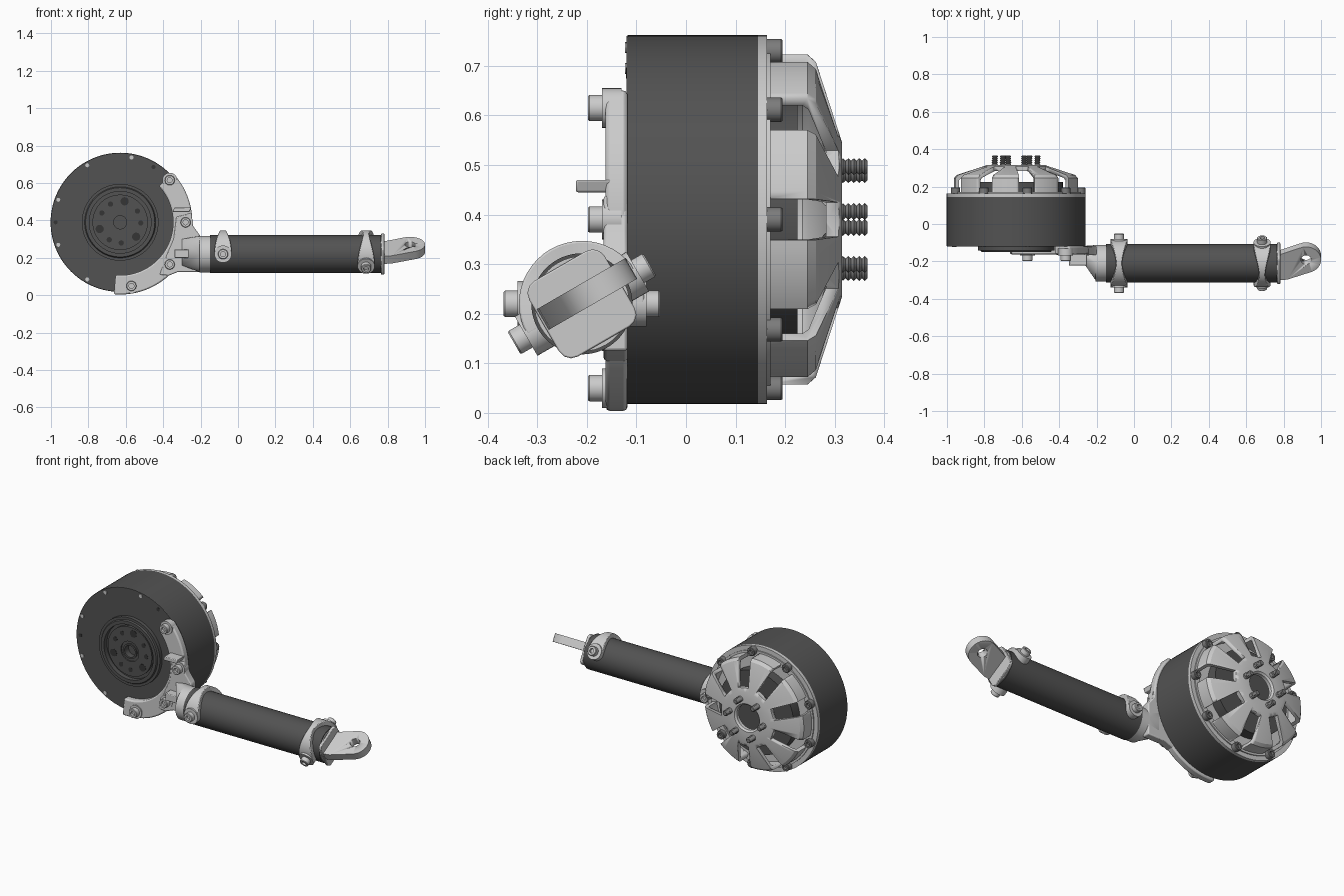
import bpy, bmesh
from math import sin, cos, pi, radians
from mathutils import Vector, Matrix

cube = bpy.data.objects.get("Cube")
if cube:
    bpy.data.objects.remove(cube)


def material(name, v):
    m = bpy.data.materials.new(name)
    m.use_nodes = True
    m.diffuse_color = (v, v, v, 1)
    m.node_tree.nodes["Principled BSDF"].inputs["Base Color"].default_value = (v, v, v, 1)
    return m


DARK = material("dark grey casing", 0.085)
BLACK = material("black recess", 0.035)
LIGHT = material("light grey metal", 0.6)
STEEL = material("steel grey bolts", 0.2)

MX, MZ = -0.63, 0.39                 # motor axis
HUB = Vector((MX, 0, MZ))
TUBE = Vector((0, -0.21, 0.22))      # tube axis
X, Y = Vector((1, 0, 0)), Vector((0, 1, 0))
TILT = Matrix.Rotation(radians(30), 4, 'X')


def finish(name, bm, mat, bevel=0):
    bmesh.ops.remove_doubles(bm, verts=bm.verts, dist=1e-5)
    bmesh.ops.recalc_face_normals(bm, faces=bm.faces)
    me = bpy.data.meshes.new(name)
    bm.to_mesh(me)
    bm.free()
    me.materials.append(mat)
    ob = bpy.data.objects.new(name, me)
    bpy.context.collection.objects.link(ob)
    bpy.ops.object.select_all(action='DESELECT')
    ob.select_set(True)
    bpy.context.view_layer.objects.active = ob
    bpy.ops.object.shade_smooth_by_angle(angle=radians(30))
    if bevel:
        b = ob.modifiers.new("soft edges", 'BEVEL')
        b.width, b.segments, b.limit_method = bevel, 2, 'ANGLE'
    return ob


def lathe(name, profile, origin, axis, mat, seg=32, closed=False):
    """Spin (radius, height) points around an axis."""
    bm = bmesh.new()
    rot = Vector(axis).to_track_quat('Z', 'Y')
    rings = [[bm.verts.new(origin + rot @ Vector((r * cos(2 * pi * i / seg), r * sin(2 * pi * i / seg), h)))
              for i in range(seg)] for r, h in profile]
    pairs = list(zip(rings, rings[1:])) + ([(rings[-1], rings[0])] if closed else [])
    for a, b in pairs:
        for i in range(seg):
            j = (i + 1) % seg
            bm.faces.new((a[i], a[j], b[j], b[i]))
    bmesh.ops.dissolve_degenerate(bm, dist=1e-6, edges=bm.edges)
    return finish(name, bm, mat)


def rod(name, origin, axis, r, a, b, mat, seg=32):
    return lathe(name, [(0, a), (r, a), (r, b), (0, b)], origin, axis, mat, seg)


def bolt(name, origin, axis, r, h, mat):
    """Cap screw with a hex-like recess."""
    return lathe(name, [(0, 0), (r, 0), (r, h * .9), (r * .9, h), (r * .5, h), (r * .5, h * .5), (0, h * .5)],
                 origin, axis, mat, 18)


def prism(name, pts, a, b, mat, bevel=0):
    """Outline in x-z extruded from y=a to y=b."""
    bm = bmesh.new()
    f = bm.faces.new([bm.verts.new((x, a, z)) for x, z in pts])
    ext = bmesh.ops.extrude_face_region(bm, geom=[f])["geom"]
    bmesh.ops.translate(bm, vec=(0, b - a, 0), verts=[v for v in ext if isinstance(v, bmesh.types.BMVert)])
    return finish(name, bm, mat, bevel)


def hull(name, pts, mat, bevel=0):
    bm = bmesh.new()
    for p in pts:
        bm.verts.new(p)
    res = bmesh.ops.convex_hull(bm, input=bm.verts)
    inner = [v for v in res["geom_interior"] if isinstance(v, bmesh.types.BMVert)]
    bmesh.ops.delete(bm, geom=inner, context='VERTS')
    bmesh.ops.dissolve_limit(bm, angle_limit=.01, verts=bm.verts, edges=bm.edges)
    return finish(name, bm, mat, bevel)


def cut(ob, cutter):
    m = ob.modifiers.new("cut", 'BOOLEAN')
    m.operation, m.object, m.solver = 'DIFFERENCE', cutter, 'EXACT'
    cutter.hide_render = True
    cutter.hide_set(True)


def polar(deg, r, y=0):
    a = radians(deg)
    return Vector((MX + r * cos(a), y, MZ + r * sin(a)))


# Motor casing with stepped front hub
lathe("motor_casing", [(0, -.1), (.035, -.1), (.035, -.138), (.045, -.138), (.045, -.13), (.06, -.13),
                       (.06, -.138), (.148, -.138), (.148, -.122), (.165, -.122), (.165, -.15), (.185, -.15),
                       (.19, -.142), (.205, -.142), (.205, -.12), (.37, -.12), (.372, -.117), (.372, .145),
                       (0, .145)], HUB, Y, DARK, 96)
lathe("back_flange", [(.25, .145), (.372, .145), (.372, .163), (.25, .163)], HUB, Y, LIGHT, 96, True)
rod("stator", HUB, Y, .25, .14, .225, DARK, 48)

# Hub holes and rim screws on the front
for i in range(3):
    rod("hub_hole_large", polar(78 + 120 * i, .115), Y, .022, -.1395, -.13, BLACK, 20)
    for off in (40, 75):
        rod("hub_hole_small", polar(78 + 120 * i + off, .11), Y, .014, -.1395, -.13, BLACK, 16)
for i in range(9):
    rod("rim_screw", polar(40 * i, .352), Y, .011, -.123, -.11, LIGHT, 12)
for a in (59, 180):
    rod("rim_hole", polar(a, .345), Y, .011, -.1215, -.11, BLACK, 12)

# Slotted back cover
cover = lathe("back_cover", [(.333, .16), (.333, .245), (.318, .262), (.155, .315), (.085, .315), (.075, .305),
                             (.075, .285), (.15, .29), (.3, .247), (.312, .235), (.312, .16)],
              HUB, Y, LIGHT, 108, True)
bm = bmesh.new()
for i in range(9):
    m = (Matrix.Translation(HUB) @ Matrix.Rotation(radians(40 * i), 4, 'Y')
         @ Matrix.Translation((.3, .25, 0)) @ Matrix.Diagonal((.25, .172, .092, 1)))
    box = bmesh.ops.create_cube(bm, size=1, matrix=m)["verts"]
    for v in box:                    # narrower towards the hub
        d = v.co - HUB
        d.y = 0
        if d.length < .25:
            radial = Vector((cos(radians(40 * i)), 0, -sin(radians(40 * i))))
            side = d - radial * d.dot(radial)
            v.co -= side * .25
cut(cover, finish("slot_cutter", bm, LIGHT))
lathe("cover_rim", [(.312, .16), (.345, .16), (.345, .17), (.312, .17)], HUB, Y, LIGHT, 72, True)

# Flange bolts and threaded studs on the back
for i in range(9):
    bolt("flange_bolt", polar(40 * i, .345, .163), Y, .025, .032, STEEL)
thread = [(0, 0)] + [(.017 if k % 2 else .012, .0055 * k) for k in range(11)] + [(0, .055)]
for i in range(6):
    bolt_pos = polar(8 + 60 * i, .115, .311)
    lathe("threaded_stud", thread, bolt_pos, Y, STEEL, 16)

# Curved mounting bracket
arc = [43 - 138 * i / 40 for i in range(41)]
outline = [polar(a, .386) for a in arc] + [polar(a, .283) for a in reversed(arc)]
prism("bracket_arc", [(p.x, p.z) for p in outline], -.162, -.118, LIGHT, .008)
prism("bracket_web", [(-.25, .44), (-.24, .37), (-.2, .315), (-.2, .125), (-.32, .125), (-.37, .105),
                      (-.42, .11), (-.38, .22), (-.345, .3), (-.33, .42)], -.166, -.118, LIGHT, .006)
prism("bracket_rib", [(-.35, .445), (-.26, .445), (-.25, .47), (-.34, .47)], -.222, -.15, LIGHT, .004)
for x, z in ((-.365, .615), (-.28, .39), (-.365, .165), (-.57, .05)):
    p = Vector((x, 0, z))
    rod("bracket_boss", p, Y, .04, -.169, -.13, LIGHT)
    bolt("bracket_bolt", p + Vector((0, -.168, 0)), -Y, .027, .03, LIGHT)

# Socket joining bracket to tube
ring = [TUBE + Vector((-.2, .098 * cos(a * pi / 16), .098 * sin(a * pi / 16))) for a in range(32)]
hull("socket_gusset", ring + [Vector((-.3, y, z)) for y in (-.165, -.12) for z in (.16, .3)], LIGHT)
prism("gusset_block", [(-.34, .2), (-.2, .2), (-.2, .245), (-.34, .245)], -.215, -.15, LIGHT, .004)
rod("socket_collar", TUBE, X, .098, -.205, -.14, LIGHT, 48)

# Tube
rod("tube", TUBE, X, .102, -.15, .765, DARK, 64)


def clamp(x, turn, label):
    """Saddle strap over the tube, wide at the bosses and narrow on top."""
    base = Matrix.Translation(TUBE + X * x) @ turn
    bm = bmesh.new()
    rows = []
    for i in range(25):
        a = pi * i / 24
        w = .016 + .03 * abs(cos(a)) ** 1.6
        rows.append([bm.verts.new(base @ Vector((s * w, r * cos(a), r * sin(a))))
                     for s, r in ((-1, .095), (-1, .127), (1, .127), (1, .095))])
    for p, q in zip(rows, rows[1:]):
        for k in range(4):
            bm.faces.new((p[k], p[(k + 1) % 4], q[(k + 1) % 4], q[k]))
    bm.faces.new(rows[0])
    bm.faces.new(rows[-1])
    finish(label + "_clamp_strap", bm, LIGHT, .004)
    for s in (-1, 1):
        d = (base.to_3x3() @ Vector((0, s, 0)))
        o = base.translation
        rod(label + "_clamp_boss", o, d, .046, .08, .13, LIGHT)
        bolt(label + "_clamp_bolt", o + d * .128, d, .027, .03, LIGHT)


clamp(-.08, Matrix.Identity(4), "inner")
clamp(.685, TILT, "outer")

# End cap and eye tab, tilted with the outer clamp
place = Matrix.Translation(TUBE) @ TILT
rod("end_ring", TUBE, X, .096, .755, .77, LIGHT, 48)
corner = [(sy * .06 + .028 * cos(a * pi / 6), sz * .06 + .028 * sin(a * pi / 6))
          for sy in (-1, 1) for sz in (-1, 1) for a in range(12)]
hull("end_cap", [place @ Vector((x, y, z)) for x in (.765, .782) for y, z in corner], LIGHT, .003)
tip = [(.92 + .08 * cos(a * pi / 16), .042 + .08 * sin(a * pi / 16)) for a in range(32)]
tab = hull("eye_tab", [place @ Vector((x, y, z)) for z in (-.012, .036)
                       for x, y in tip + [(.77, -.085), (.82, -.08), (.77, .07)]], LIGHT)
axis = place.to_3x3() @ Vector((0, 0, 1))
cut(tab, rod("eye_cutter", place @ Vector((.92, .042, 0)), axis, .028, -.1, .1, LIGHT))
